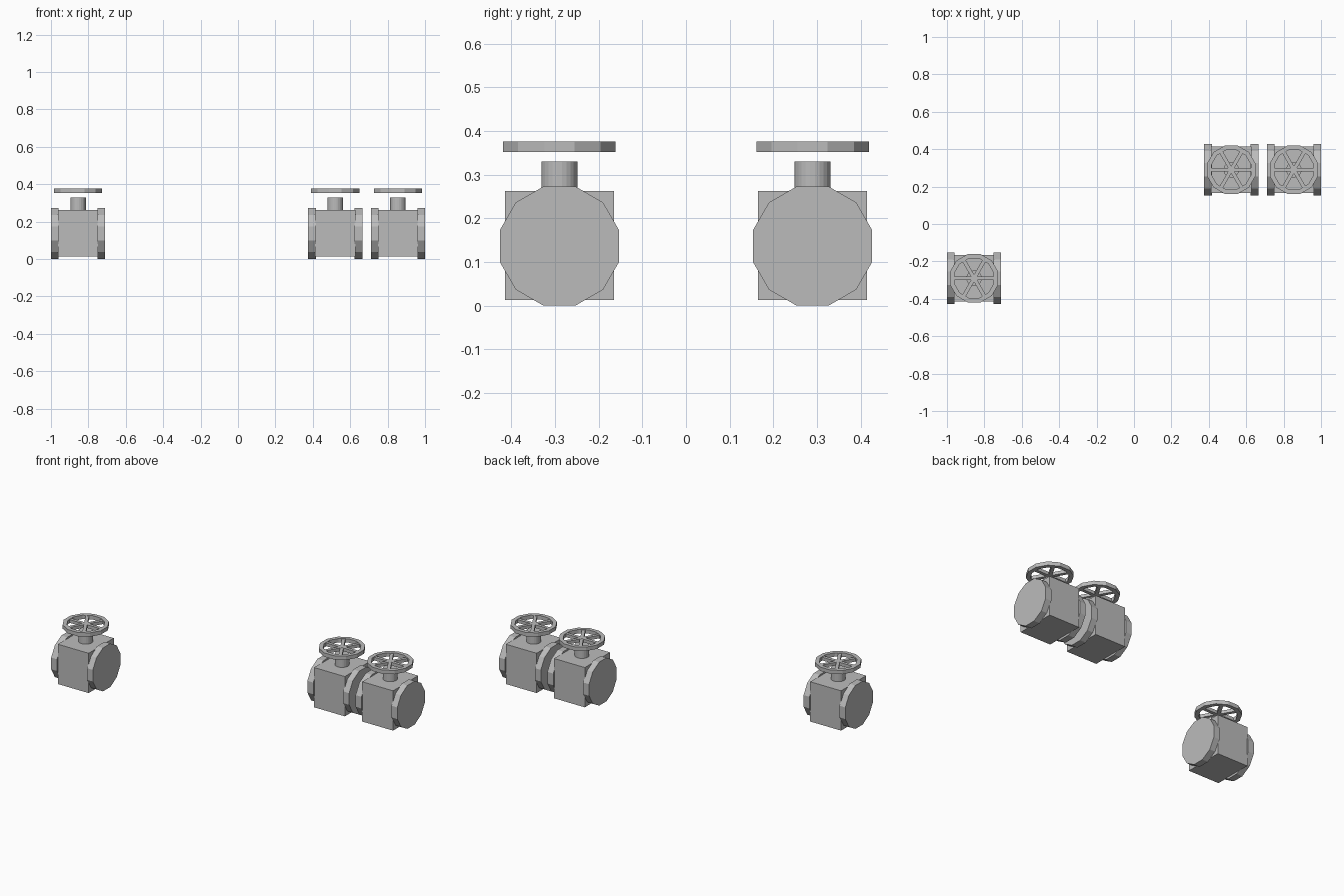
import bpy, bmesh, math
from mathutils import Matrix, Vector

if "Cube" in bpy.data.objects:
    bpy.data.objects.remove(bpy.data.objects["Cube"])

grey = bpy.data.materials.new("plain_grey")
grey.diffuse_color = (0.5, 0.5, 0.5, 1)
grey.use_nodes = True
grey.node_tree.nodes["Principled BSDF"].inputs["Base Color"].default_value = grey.diffuse_color


def finish(bm, name):
    bmesh.ops.recalc_face_normals(bm, faces=bm.faces)
    mesh = bpy.data.meshes.new(name)
    bm.to_mesh(mesh)
    bm.free()
    mesh.materials.append(grey)
    obj = bpy.data.objects.new(name, mesh)
    bpy.context.collection.objects.link(obj)
    return obj


def ring_points(apothem, sides, z):
    """Regular polygon with flats on the axes."""
    r = apothem / math.cos(math.pi / sides)
    angles = [math.tau * (i + 0.5) / sides for i in range(sides)]
    return [Vector((r * math.cos(a), r * math.sin(a), z)) for a in angles]


def add_prism(bm, apothem, sides, z0, z1, matrix=Matrix()):
    lo, hi = [[bm.verts.new(matrix @ p) for p in ring_points(apothem, sides, z)]
              for z in (z0, z1)]
    bm.faces.new(lo)
    bm.faces.new(hi)
    for i in range(sides):
        j = (i + 1) % sides
        bm.faces.new((lo[i], lo[j], hi[j], hi[i]))


def add_box(bm, center, size, turn=0):
    m = (Matrix.Translation(center) @ Matrix.Rotation(turn, 4, 'Z')
         @ Matrix.Diagonal((*size, 1)))
    bmesh.ops.create_cube(bm, size=1, matrix=m)


def add_ring(bm, outer, inner, sides, z0, z1):
    loops = [[bm.verts.new(p) for p in ring_points(r, sides, z)]
             for r, z in ((outer, z0), (outer, z1), (inner, z1), (inner, z0))]
    for k in range(4):
        a, b = loops[k], loops[(k + 1) % 4]
        for i in range(sides):
            j = (i + 1) % sides
            bm.faces.new((a[i], a[j], b[j], b[i]))


def build_valve(x, y, tag):
    parts = []
    # square body
    bm = bmesh.new()
    add_box(bm, (0, 0, 0.138), (0.214, 0.25, 0.25))
    parts.append(finish(bm, "valve_body_" + tag))
    # twelve-sided end flanges, axis along x
    for side, label in ((-1, "left"), (1, "right")):
        bm = bmesh.new()
        m = (Matrix.Translation((0, 0, 0.1365))
             @ Matrix.Rotation(side * math.pi / 2, 4, 'Y'))
        add_prism(bm, 0.1365, 12, 0.104, 0.145, m)
        parts.append(finish(bm, f"flange_{label}_{tag}"))
    # round stem
    bm = bmesh.new()
    add_prism(bm, 0.041, 24, 0.255, 0.33)
    parts.append(finish(bm, "stem_" + tag))
    # handwheel rim
    bm = bmesh.new()
    add_ring(bm, 0.129, 0.105, 12, 0.352, 0.376)
    parts.append(finish(bm, "wheel_rim_" + tag))
    # three bars make six spokes
    bm = bmesh.new()
    for i in range(3):
        add_box(bm, (0, 0, 0.364), (0.222, 0.02, 0.02 - 0.0004 * i), i * math.pi / 3)
    parts.append(finish(bm, "wheel_spokes_" + tag))
    for p in parts:
        p.location = (x, y, 0)


for x, y, tag in ((-0.855, -0.29, "single"), (0.52, 0.29, "inner"), (0.855, 0.29, "outer")):
    build_valve(x, y, tag)
